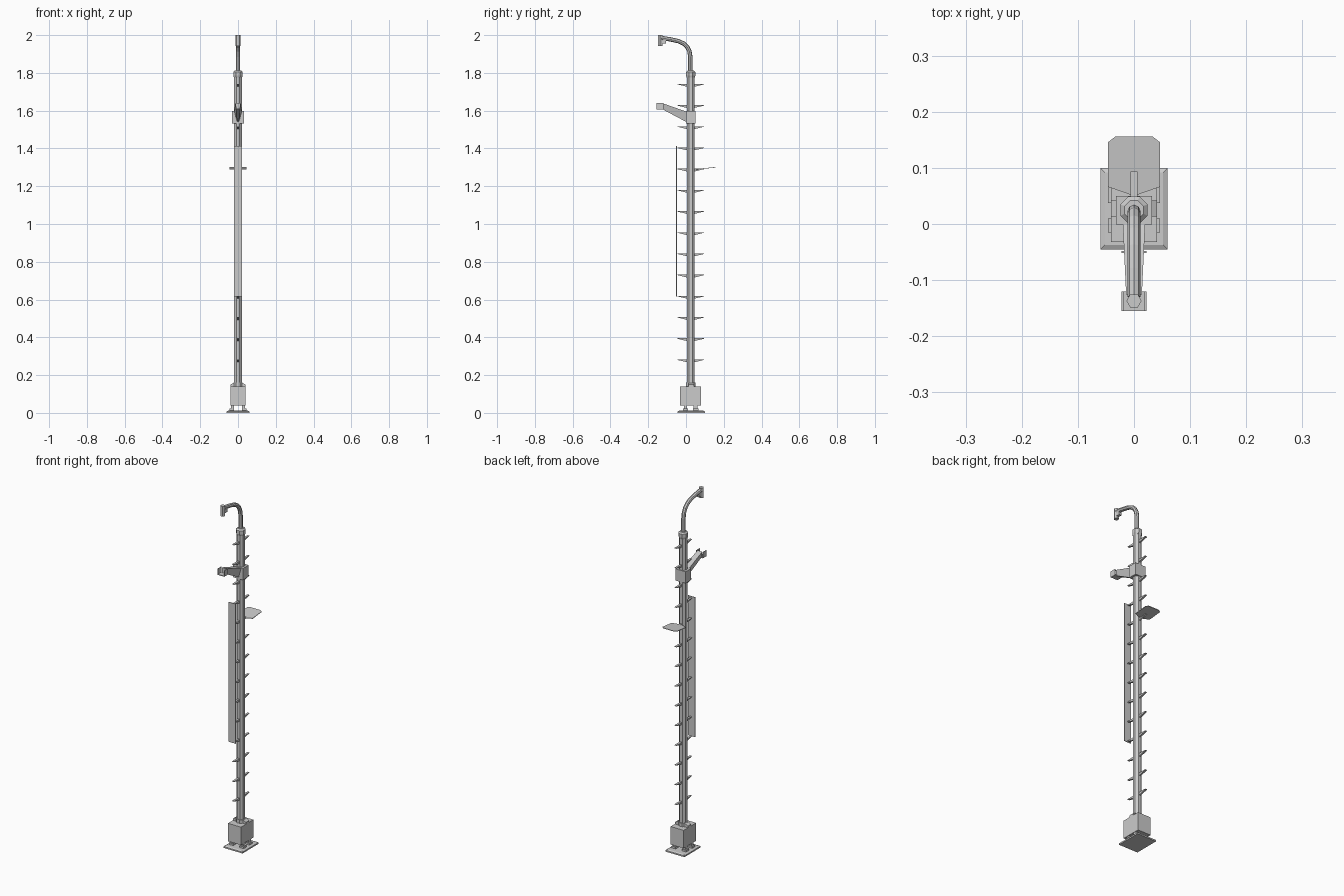
import bpy, bmesh, math
from mathutils import Vector

if "Cube" in bpy.data.objects:
    bpy.data.objects.remove(bpy.data.objects["Cube"])

PY = 0.025  # pole centre in y


def make(name, verts, faces):
    me = bpy.data.meshes.new(name)
    me.from_pydata(verts, [], faces)
    bm = bmesh.new()
    bm.from_mesh(me)
    bmesh.ops.recalc_face_normals(bm, faces=bm.faces)
    bm.to_mesh(me)
    bm.free()
    ob = bpy.data.objects.new(name, me)
    bpy.context.collection.objects.link(ob)
    return ob


def loft(name, rings):
    """Closed solid through rings of equal point count."""
    n = len(rings[0])
    verts = [p for r in rings for p in r]
    faces = [tuple(range(n)), tuple(range(len(verts) - n, len(verts)))]
    for k in range(len(rings) - 1):
        for i in range(n):
            j = (i + 1) % n
            faces.append((k*n + i, k*n + j, k*n + n + j, k*n + n + i))
    return make(name, verts, faces)


def rect(x, y0, y1, z, cx=0):
    return [(cx - x, y0, z), (cx + x, y0, z), (cx + x, y1, z), (cx - x, y1, z)]


def box(name, x0, x1, y0, y1, z0, z1):
    cx, hx = (x0 + x1) / 2, (x1 - x0) / 2
    return loft(name, [rect(hx, y0, y1, z0, cx), rect(hx, y0, y1, z1, cx)])


def ring(r, y, z, n=8, turn=0.5):
    return [(r * math.cos((i + turn) * math.tau / n),
             y + r * math.sin((i + turn) * math.tau / n), z) for i in range(n)]


# Base plate, feet and ballast block
loft("base_plate", [rect(.06, -.045, .1, 0), rect(.06, -.045, .1, .008),
                    rect(.052, -.037, .092, .012)])
for s in (-1, 1):
    for y0, y1 in ((-.015, .01), (.037, .065)):
        xs = sorted((s * .02, s * .046))
        box("foot", *xs, y0, y1, .01, .022)
        xs = sorted((s * .02, s * .038))
        box("foot_bolt", *xs, y0 + .004, y1 - .004, .02, .042)
    # Gusset between block top and pole
    a = [(s * .018, .138), (s * .041, .138), (s * .041, .15), (s * .018, .162)]
    loft("base_gusset", [[(x, y, z) for x, z in a] for y in (.013, .042)])
box("base_block", -.041, .041, -.032, .08, .038, .14)

# Pole with collars
loft("pole", [ring(.0225, PY, .13), ring(.0225, PY, 1.8)])
loft("pole_bottom_collar", [ring(.026, PY, .13), ring(.026, PY, .16)])
loft("pole_top_collar", [ring(.023, PY, 1.775), ring(.026, PY, 1.785),
                         ring(.026, PY, 1.805), ring(.018, PY, 1.812)])

# Climbing rungs: wedges on front and back
for i in range(14):
    z = .278 + i * .1122
    for root, tip in ((.006, -.044), (.044, .094)):
        loft("rung", [
            [(-.006, root, z + .005), (.006, root, z + .005),
             (.005, root, z - .010), (-.005, root, z - .010)],
            [(-.006, tip, z + .005), (.006, tip, z + .005),
             (.005, tip, z + .002), (-.005, tip, z + .002)]])

# Long thin panel carried on the front rungs
box("front_panel", -.022, .022, -.052, -.048, .617, 1.412)

# Standing step at the back, slightly raised towards the rear
outline = [(-.046, .066), (0, .05), (.046, .066), (.046, .146),
           (.033, .156), (-.033, .156), (-.046, .146)]
loft("back_step", [[(x, y, 1.288 + (y - .05) * .1 + t) for x, y in outline]
                   for t in (0, .003)])

# Clamp, arm and cradle
loft("clamp", [rect(.032, -.001, .05, 1.532), rect(.032, -.001, .05, 1.598)])
loft("clamp_arm", [
    [(-.02, .002, 1.595), (.02, .002, 1.595), (.005, .002, 1.54), (-.005, .002, 1.54)],
    [(-.014, -.126, 1.64), (.014, -.126, 1.64), (.01, -.126, 1.608), (-.01, -.126, 1.608)]])
u = [(-.022, 1.607), (.022, 1.607), (.022, 1.641), (.019, 1.641),
     (.019, 1.611), (-.019, 1.611), (-.019, 1.641), (-.022, 1.641)]
loft("arm_cradle", [[(x, y, z) for x, z in u] for y in (-.155, -.12)])

# Curved tube at the top
path = [(.023, 1.79), (.023, 1.885), (.018, 1.915), (.006, 1.938), (-.012, 1.955),
        (-.04, 1.968), (-.08, 1.977), (-.13, 1.985)]
rings = []
for k, (y, z) in enumerate(path):
    a, b = path[max(k - 1, 0)], path[min(k + 1, len(path) - 1)]
    t = Vector((0, b[0] - a[0], b[1] - a[1])).normalized()
    side = Vector((1, 0, 0))
    up = t.cross(side)
    rings.append([tuple(Vector((0, y, z)) + .0115 * (side * math.cos(q) + up * math.sin(q)))
                  for q in [i * math.tau / 8 for i in range(8)]])
loft("curved_tube", rings)

# End fitting
loft("end_fitting", [ring(.0135, -.137, 1.943, 6, 0), ring(.0135, -.137, 2.0, 6, 0)])
box("end_fitting_tab", -.008, .008, -.128, -.107, 1.955, 1.975)
